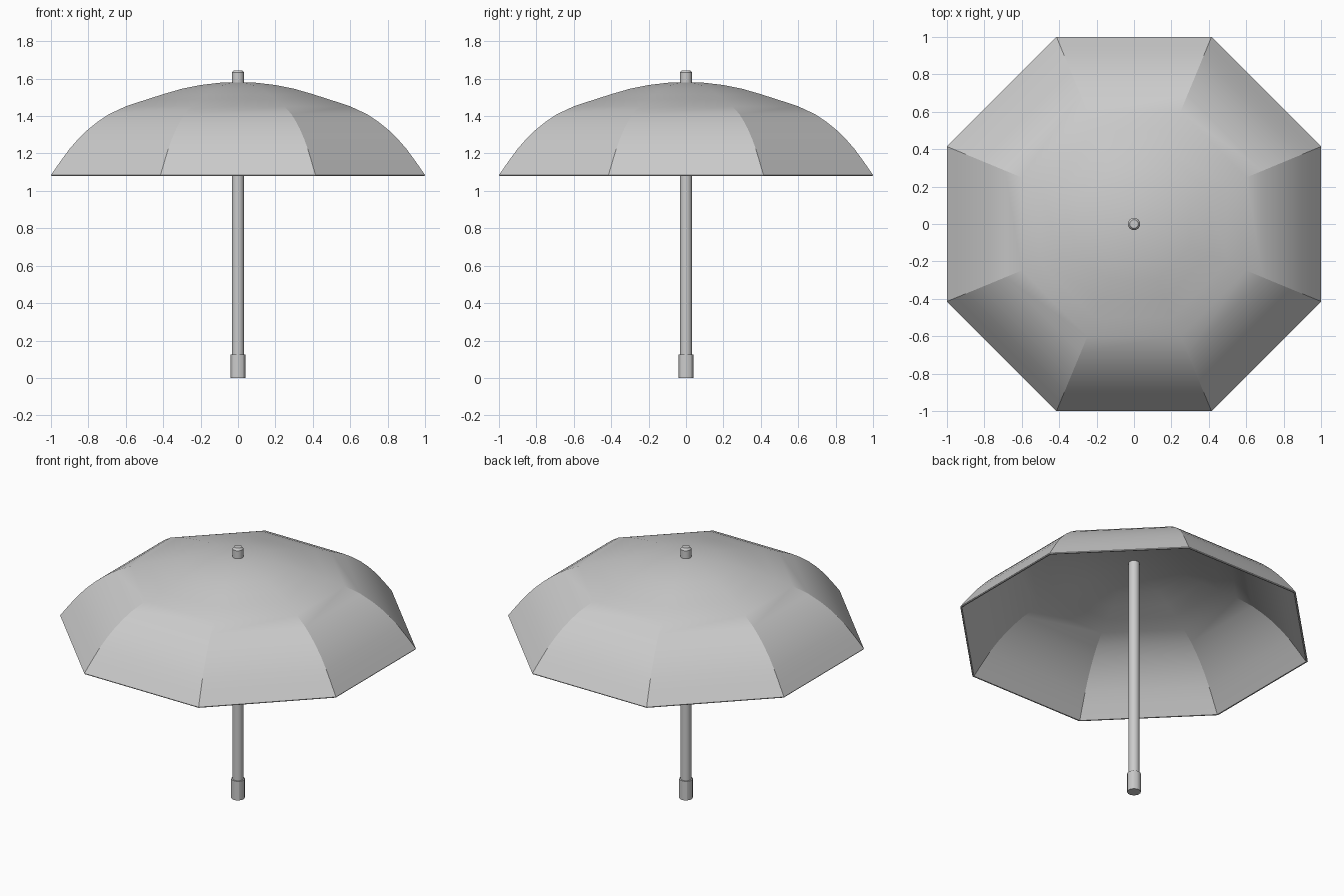
import bpy, bmesh, math

if "Cube" in bpy.data.objects:
    bpy.data.objects.remove(bpy.data.objects["Cube"])


def lathe(name, profile, sides, offset=0.0, angle=30):
    """Spin (radius, z) points into rings; radius 0 gives a single pole vertex."""
    bm = bmesh.new()
    rings = []
    for r, z in profile:
        if r == 0:
            rings.append([bm.verts.new((0, 0, z))] * sides)
        else:
            rings.append([bm.verts.new((r * math.cos(offset + math.tau * i / sides),
                                        r * math.sin(offset + math.tau * i / sides), z))
                          for i in range(sides)])
    for lo, hi in zip(rings, rings[1:]):
        for i in range(sides):
            j = (i + 1) % sides
            bm.faces.new(list(dict.fromkeys((lo[i], lo[j], hi[j], hi[i]))))
    bmesh.ops.recalc_face_normals(bm, faces=bm.faces)
    mesh = bpy.data.meshes.new(name)
    bm.to_mesh(mesh)
    bm.free()
    obj = bpy.data.objects.new(name, mesh)
    bpy.context.collection.objects.link(obj)
    bpy.ops.object.select_all(action='DESELECT')
    obj.select_set(True)
    bpy.context.view_layer.objects.active = obj
    bpy.ops.object.shade_smooth_by_angle(angle=math.radians(angle))
    return obj


# Canopy: eight panels, thin closed shell (outer profile up, inner profile down)
outer = [(1.0, 1.085), (0.95, 1.157), (0.9, 1.225), (0.85, 1.282), (0.8, 1.33),
         (0.75, 1.37), (0.69, 1.41), (0.6, 1.452), (0.5, 1.485), (0.4, 1.517),
         (0.3, 1.546), (0.2, 1.566), (0.1, 1.578), (0, 1.582)]
inner = [(max(r - 0.009, 0), z - 0.012 + 0.006 * r) for r, z in outer]
inner[0] = (0.99, 1.08)
loop = inner[::-1] + [(0.998, 1.08)] + outer
k = 1 / math.cos(math.pi / 8)
lathe("canopy", [(r * k, z) for r, z in loop], 8, math.pi / 8, 14)

# Pole running through the canopy, with a chamfered tip
lathe("pole", [(0, 0.05), (0.033, 0.05), (0.033, 1.632), (0.023, 1.645), (0, 1.645)], 16)

# Handle grip at the base
lathe("handle", [(0, 0), (0.041, 0), (0.041, 0.125), (0, 0.125)], 12, math.pi / 12)
